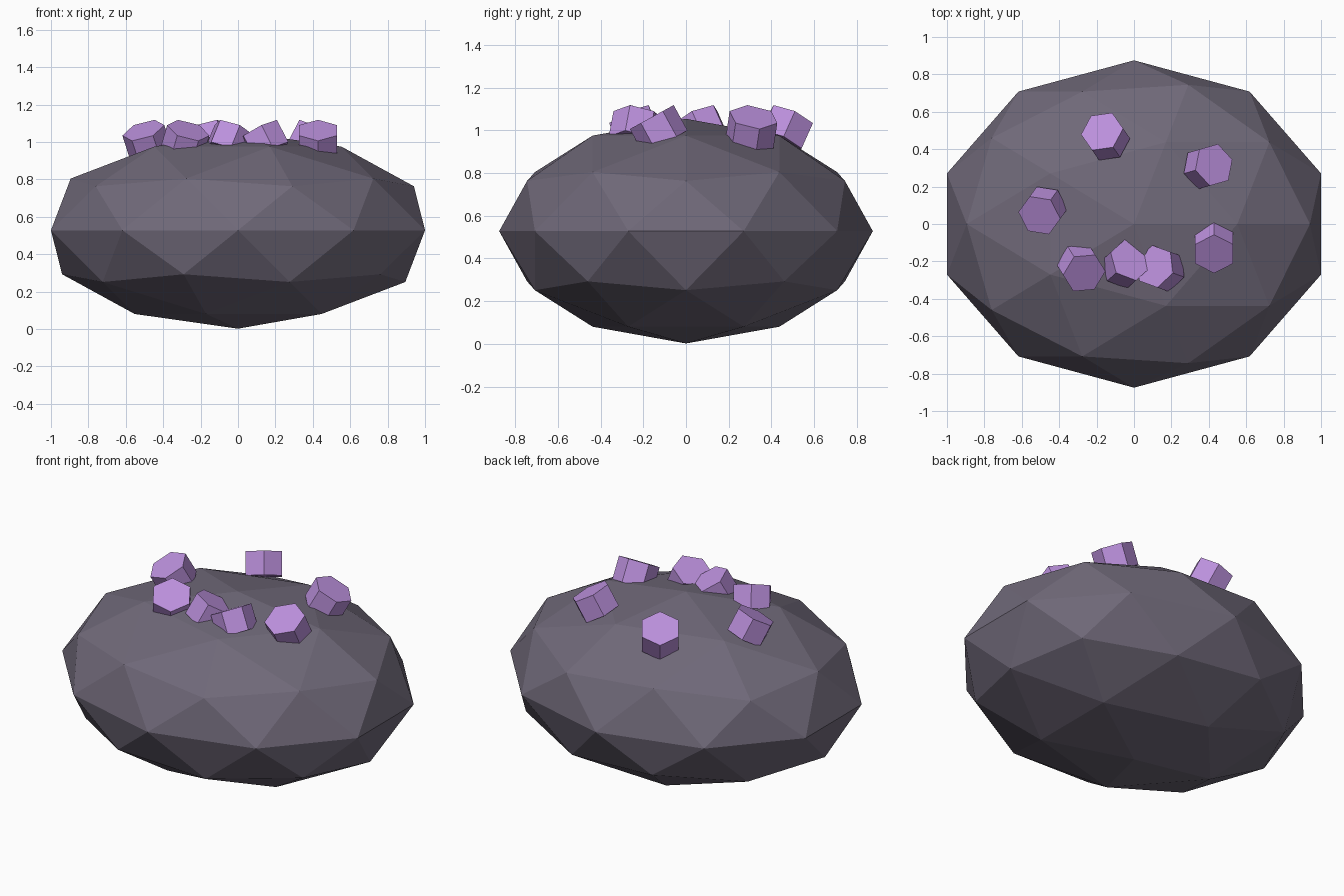
import bpy
from math import radians

cube = bpy.data.objects.get("Cube")
if cube:
    bpy.data.objects.remove(cube, do_unlink=True)


def material(name, rgb):
    mat = bpy.data.materials.new(name)
    mat.use_nodes = True
    color = (*rgb, 1.0)
    mat.diffuse_color = color
    mat.node_tree.nodes["Principled BSDF"].inputs["Base Color"].default_value = color
    return mat


stone = material("dark stone", (0.16, 0.14, 0.19))
purple = material("purple crystal", (0.50, 0.28, 0.72))

# Flattened faceted boulder
bpy.ops.mesh.primitive_ico_sphere_add(subdivisions=2, radius=1, location=(0, 0, 0.528))
rock = bpy.context.object
rock.name = "boulder"
rock.scale = (1.0515, 0.875, 0.526)
rock.data.materials.append(stone)
bpy.ops.object.transform_apply(location=False, rotation=False, scale=True)

# Hexagonal crystals: x, y and the compass direction each one leans towards
CRYSTALS = [
    (-0.152, 0.468, 125),
    (0.396, 0.307, 16),
    (-0.487, 0.072, 234),
    (-0.283, -0.235, -58),
    (-0.043, -0.214, 42),
    (0.142, -0.238, 160),
    (0.428, -0.128, -90),
]
for i, (x, y, lean) in enumerate(CRYSTALS, 1):
    bpy.ops.mesh.primitive_cylinder_add(
        vertices=6, radius=0.117, depth=0.135, location=(x, y, 1.003),
        rotation=(0.5, 0, radians(lean + 90)))
    crystal = bpy.context.object
    crystal.name = f"crystal_{i}"
    crystal.data.materials.append(purple)
